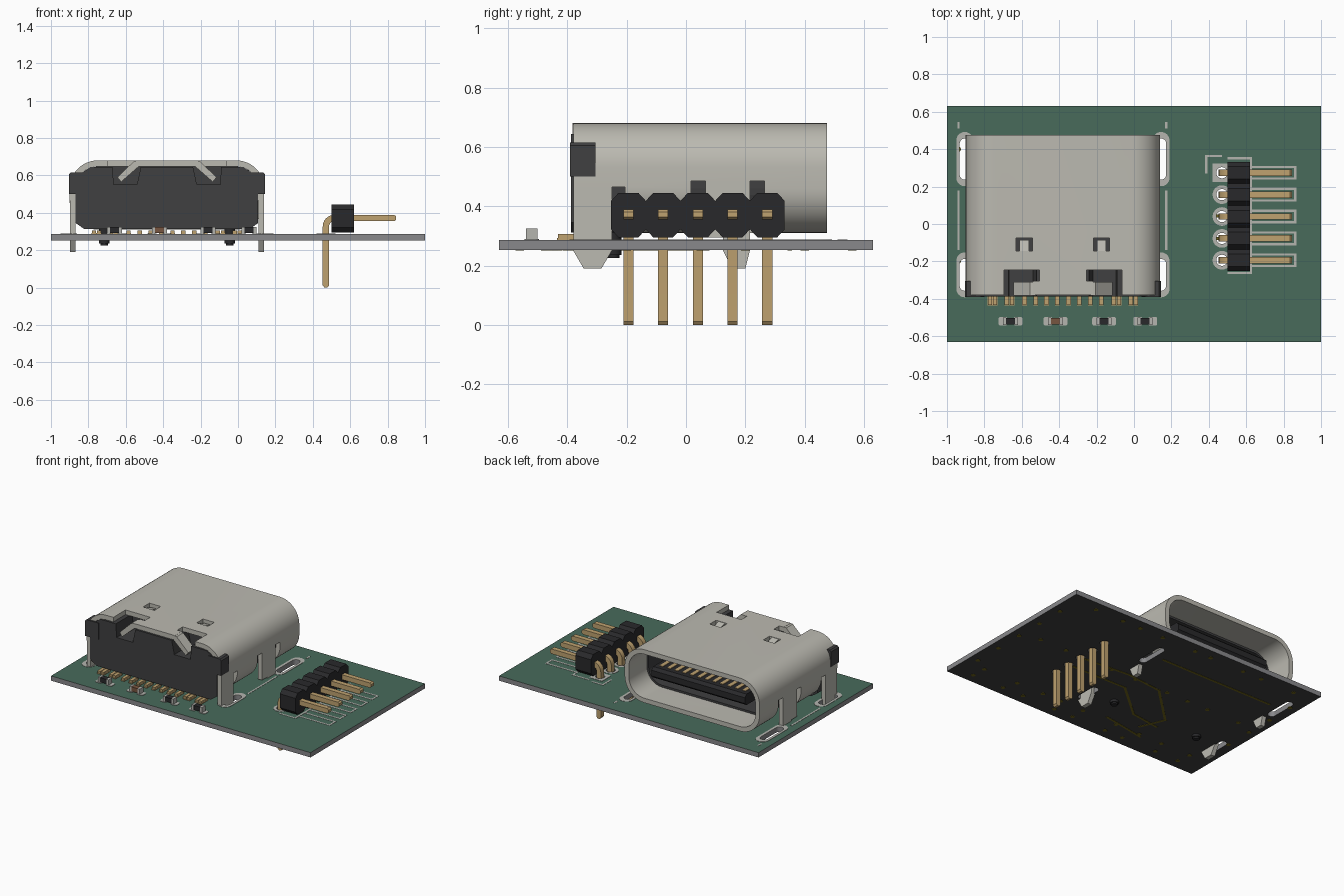
import bpy, bmesh, math, random
from mathutils import Vector

if "Cube" in bpy.data.objects:
    bpy.data.objects.remove(bpy.data.objects["Cube"])

CX = -0.38           # centre of the socket in x
BOT, TOP = 0.253, 0.286   # board faces


def mat(name, r, g, b):
    m = bpy.data.materials.new(name)
    m.diffuse_color = (r, g, b, 1)
    m.use_nodes = True
    m.node_tree.nodes["Principled BSDF"].inputs["Base Color"].default_value = m.diffuse_color
    return m


GREEN = mat("green_mask", 0.065, 0.145, 0.105)
EDGE = mat("board_edge", 0.25, 0.25, 0.26)
DARK = mat("dark_underside", 0.05, 0.05, 0.052)
METAL = mat("shell_metal", 0.50, 0.49, 0.44)
BLACK = mat("black_plastic", 0.022, 0.022, 0.024)
GREY = mat("housing_plastic", 0.05, 0.05, 0.052)
GOLD = mat("gold", 0.52, 0.36, 0.16)
COPPER = mat("copper_trace", 0.16, 0.13, 0.01)
SILK = mat("light_print", 0.46, 0.46, 0.43)
BROWN = mat("brown_ceramic", 0.18, 0.09, 0.05)

MAP = {'x': lambda u, v, w: (w, u, v), 'y': lambda u, v, w: (u, w, v),
       'z': lambda u, v, w: (u, v, w)}


def finish(name, bm, material):
    bmesh.ops.recalc_face_normals(bm, faces=bm.faces)
    me = bpy.data.meshes.new(name)
    bm.to_mesh(me)
    bm.free()
    ob = bpy.data.objects.new(name, me)
    bpy.context.collection.objects.link(ob)
    if material:
        me.materials.append(material)
    return ob


def prisms(name, items, axis, material):
    """One object from several (outline, low, high) extrusions along an axis."""
    bm = bmesh.new()
    for pts, lo, hi in items:
        a, b = [[bm.verts.new(MAP[axis](u, v, w)) for u, v in pts] for w in (lo, hi)]
        bm.faces.new(a)
        bm.faces.new(b)
        for i in range(len(a)):
            j = (i + 1) % len(a)
            bm.faces.new((a[i], a[j], b[j], b[i]))
    return finish(name, bm, material)


def rect(u0, u1, v0, v1):
    return [(u0, v0), (u1, v0), (u1, v1), (u0, v1)]


def boxes(name, items, material):
    return prisms(name, [(rect(*b[:4]), b[4], b[5]) for b in items], 'z', material)


def rings(name, items, axis, material):
    """Hollow extrusions: (outer outline, inner outline, low, high)."""
    bm = bmesh.new()
    for outer, inner, lo, hi in items:
        loops = [[bm.verts.new(MAP[axis](u, v, w)) for u, v in p]
                 for p, w in ((outer, lo), (outer, hi), (inner, hi), (inner, lo))]
        for k in range(4):
            a, b = loops[k], loops[(k + 1) % 4]
            for i in range(len(a)):
                j = (i + 1) % len(a)
                bm.faces.new((a[i], a[j], b[j], b[i]))
    return finish(name, bm, material)


def rrect(cu, cv, hu, hv, r, n=8):
    pts = []
    for k, (su, sv) in enumerate(((1, 1), (-1, 1), (-1, -1), (1, -1))):
        for i in range(n + 1):
            a = math.pi / 2 * (k + i / n)
            pts.append((cu + su * (hu - r) + r * math.cos(a), cv + sv * (hv - r) + r * math.sin(a)))
    return pts


def circle(cu, cv, r, n=24, square=False):
    angs = [2 * math.pi * i / n for i in range(n)]
    k = lambda a: 1 / max(abs(math.cos(a)), abs(math.sin(a))) if square else 1
    return [(cu + r * k(a) * math.cos(a), cv + r * k(a) * math.sin(a)) for a in angs]


def cut(ob, cutter):
    md = ob.modifiers.new("cut", 'BOOLEAN')
    md.object, md.solver, md.use_self = cutter, 'EXACT', True
    bpy.context.view_layer.objects.active = ob
    bpy.ops.object.modifier_apply(modifier=md.name)
    bpy.data.objects.remove(cutter)


def smooth(ob):
    bpy.ops.object.select_all(action='DESELECT')
    ob.select_set(True)
    bpy.context.view_layer.objects.active = ob
    bpy.ops.object.shade_smooth_by_angle(angle=math.radians(30))


# circuit board with slots and pin holes
PIN_Y = [0.04 + 0.117 * i for i in (2, 1, 0, -1, -2)]
SLOTS = [(CX + s * 0.525, y, h) for s in (-1, 1) for y, h in ((0.347, 0.11), (-0.272, 0.085))]
board = boxes("circuit_board", [(-1, 1, -0.63, 0.63, BOT, TOP)], EDGE)
board.data.materials.append(GREEN)
board.data.materials.append(DARK)
for p in board.data.polygons:
    p.material_index = 1 if p.normal.z > 0.5 else 2 if p.normal.z < -0.5 else 0
cut(board, prisms("slot_cutter", [(rrect(x, y, 0.027, h, 0.0269), 0.2, 0.35) for x, y, h in SLOTS]
                  + [(circle(0.47, y, 0.03), 0.2, 0.35) for y in PIN_Y], 'z', None))

# solder pads and printed outlines
rings("slot_pads", [(rrect(x, y, 0.045, h + 0.035, 0.0449), rrect(x, y, 0.027, h, 0.0269), TOP - 0.001, TOP + 0.002)
                    for x, y, h in SLOTS], 'z', SILK)
rings("pin_pads", [(circle(0.47, y, 0.05, square=(i == 0)), circle(0.47, y, 0.03), TOP - 0.001, TOP + 0.002)
                   for i, y in enumerate(PIN_Y)], 'z', SILK)
lines = [(0.38, 0.47, 0.358, 0.37), (0.38, 0.392, 0.27, 0.37), (0.50, 0.63, 0.345, 0.357),
         (0.50, 0.63, -0.268, -0.256), (0.62, 0.632, -0.268, 0.357)]
for x in (-0.938, 0.172):
    lines += [(x - 0.006, x + 0.006, -0.14, 0.18), (x - 0.006, x + 0.006, 0.51, 0.545)]
for y in PIN_Y:
    lines += [(0.63, 0.868, y + 0.025, y + 0.037), (0.63, 0.868, y - 0.037, y - 0.025),
              (0.856, 0.868, y - 0.037, y + 0.037)]
boxes("printed_lines", [(*b, TOP - 0.001, TOP + 0.0015) for b in lines], SILK)

# underside traces and vias
TRACES = [[(0.05, 0.35), (-0.81, 0.35)], [(0.47, -0.077), (0.016, -0.07), (-0.24, -0.29), (-0.45, -0.32)],
          [(0.47, 0.04), (0.1, 0.07), (-0.17, 0.04), (-0.44, -0.22), (-0.37, -0.385)],
          [(-0.14, -0.425), (-0.45, -0.48)]]
quads = []
for path in TRACES:
    for p, q in zip(path, path[1:]):
        a, b = Vector(p), Vector(q)
        d = (b - a).normalized() * 0.008
        n = Vector((-d.y, d.x))
        quads.append(([a - d + n, b + d + n, b + d - n, a - d - n], BOT - 0.0015, BOT + 0.001))
prisms("bottom_traces", quads, 'z', COPPER)
random.seed(4)
via_xy = [(x / 5 + random.uniform(-.05, .05), y) for x in range(-4, 5) for y in (-0.56, -0.46, 0.05, 0.56)]
via_xy += [(s * 0.94, y / 5) for s in (-1, 1) for y in (-2, -1, 0, 1, 2)]
prisms("bottom_vias", [(circle(x, y, 0.015, 10), BOT - 0.002, BOT + 0.001) for x, y in via_xy], 'z', COPPER)

# socket shell: rounded tube with leg gaps, rear slots and punched windows
shell = rings("socket_shell", [(rrect(CX, 0.495, 0.52, 0.185, 0.15, 12),
                                rrect(CX, 0.495, 0.488, 0.153, 0.118, 12), -0.38, 0.475)], 'y', METAL)
gaps = [(-1.0, 0.24, -0.5, -0.205, 0.2, 0.465)]
for s in (-1, 1):
    for u0, u1, y0, y1, z0, z1 in ((0.36, 0.6, 0.017, 0.265, 0.2, 0.485), (0.16, 0.315, -0.5, -0.245, 0.6, 0.75),
                                   (0.125, 0.2, -0.305, -0.245, 0.6, 0.75), (0.163, 0.25, -0.145, -0.075, 0.6, 0.75)):
        a, b = sorted((CX + s * u0, CX + s * u1))
        gaps.append((a, b, y0, y1, z0, z1))
cut(shell, boxes("shell_cutter", gaps, None))
smooth(shell)

# shell legs, bent rear fingers and punched springs
rear_leg = [(-0.38, 0.52), (-0.25, 0.52), (-0.25, 0.25), (-0.285, 0.19), (-0.345, 0.19), (-0.38, 0.25)]
front_leg = [(0.065, 0.50), (0.215, 0.50), (0.215, 0.25), (0.2, 0.19), (0.155, 0.19), (0.125, 0.25),
             (0.125, 0.295), (0.065, 0.295)]
spring = [(-0.147, 0.678), (-0.147, 0.652), (-0.085, 0.64), (-0.085, 0.66)]
finger = [(0.15, 0.68), (0.175, 0.677), (0.265, 0.59), (0.245, 0.565), (0.15, 0.648)]
SIDES = (-1, 1)
prisms("shell_legs", [(leg, CX + s * 0.489, CX + s * 0.5195) for s in SIDES for leg in (rear_leg, front_leg)], 'x', METAL)
prisms("shell_springs", [(spring, CX + s * 0.182, CX + s * 0.231) for s in SIDES], 'x', METAL)
prisms("rear_fingers", [([(CX + s * u, z) for u, z in finger], -0.383, -0.31) for s in SIDES], 'y', METAL)

# plastic housing: notched rear wall, ears, inner block and pegs
half = [(0.44, 0.312), (0.488, 0.345), (0.488, 0.56), (0.46, 0.61), (0.41, 0.644), (0.29, 0.644),
        (0.285, 0.55), (0.16, 0.55), (0.14, 0.644)]
wall = [(CX + u, z) for u, z in half] + [(CX - u, z) for u, z in reversed(half)]
prisms("rear_housing", [(wall, -0.387, -0.205),
                        (rrect(CX, 0.495, 0.487, 0.152, 0.117), -0.205, 0.01)], 'y', GREY)
ear = [(0.42, 0.50), (0.524, 0.50), (0.524, 0.605), (0.515, 0.615), (0.42, 0.615)]
prisms("housing_ears", [([(CX + s * u, z) for u, z in ear], -0.391, -0.305) for s in SIDES], 'y', GREY)
rings("inner_liner", [(rrect(CX, 0.495, 0.486, 0.151, 0.116), rrect(CX, 0.495, 0.472, 0.137, 0.102), 0.01, 0.28)],
      'y', GREY)
smooth(prisms("locating_pegs", [(circle(CX + s * 0.335, -0.245, r), z, 0.32) for s in SIDES
                                for r, z in ((0.028, 0.236), (0.02, 0.226))], 'z', BLACK))

# mating tongue with contacts on both faces
tongue = [(0.0, 0.44), (0.15, 0.44), (0.16, 0.457), (0.39, 0.457), (0.41, 0.475), (0.41, 0.515),
          (0.39, 0.533), (0.16, 0.533), (0.15, 0.55), (0.0, 0.55)]
prisms("mating_tongue", [(tongue, CX - 0.36, CX + 0.36)], 'x', BLACK)
boxes("tongue_contacts", [(CX + u - 0.013, CX + u + 0.013, 0.15, 0.36, z, z + 0.006)
                          for u in [0.058 * (i - 5.5) for i in range(12)] for z in (0.453, 0.531)], GOLD)

# row of surface contacts behind the socket
offs = [0.03, 0.088, 0.146, 0.205, 0.272, 0.30, 0.363, 0.39]
boxes("rear_contacts", [(CX + s * u - 0.0115, CX + s * u + 0.0115, -0.432, -0.36, 0.292, 0.306)
                        for u in offs for s in SIDES], GOLD)
boxes("contact_pads", [(CX + s * u - 0.0125, CX + s * u + 0.0125, -0.435, -0.36, TOP - 0.001, 0.293)
                       for u in offs for s in SIDES], GOLD)

# small chip parts with metal ends on pads
CHIPS = [(-0.66, BLACK), (-0.42, BROWN), (-0.16, BLACK), (0.06, BLACK)]
for i, (x, m) in enumerate(CHIPS):
    boxes(f"chip_body_{i + 1}", [(x - 0.026, x + 0.026, -0.538, -0.502, 0.292, 0.323)], m)
boxes("chip_ends", [(x + s * 0.032 - 0.008, x + s * 0.032 + 0.008, -0.54, -0.50, 0.288, 0.325)
                    for x, m in CHIPS for s in SIDES], SILK)
prisms("chip_pads", [(rrect(x + s * 0.04, -0.52, 0.024, 0.024, 0.012, 4), TOP - 0.001, TOP + 0.003)
                     for x, m in CHIPS for s in SIDES], 'z', SILK)

# right-angle pin header
octo = [(-.0585, .322), (-.0335, .295), (.0335, .295), (.0585, .322), (.0585, .418), (.0335, .445),
        (-.0335, .445), (-.0585, .418)]
prisms("header_body", [([(y + u, z) for u, z in octo], 0.50, 0.62) for y in PIN_Y], 'x', BLACK)
arc = lambda r, a0, a1: [(0.515 + r * math.cos(a), 0.327 + r * math.sin(a))
                         for a in (math.radians(a0 + (a1 - a0) * i / 6) for i in range(7))]
bent = ([(0.462, 0), (0.453, 0.012)] + arc(0.062, 180, 90)
        + [(0.835, 0.389), (0.846, 0.381), (0.846, 0.363), (0.835, 0.355)]
        + arc(0.028, 90, 180) + [(0.487, 0.012), (0.478, 0)])
smooth(prisms("header_pins", [(bent, y - 0.017, y + 0.017) for y in PIN_Y], 'y', GOLD))
